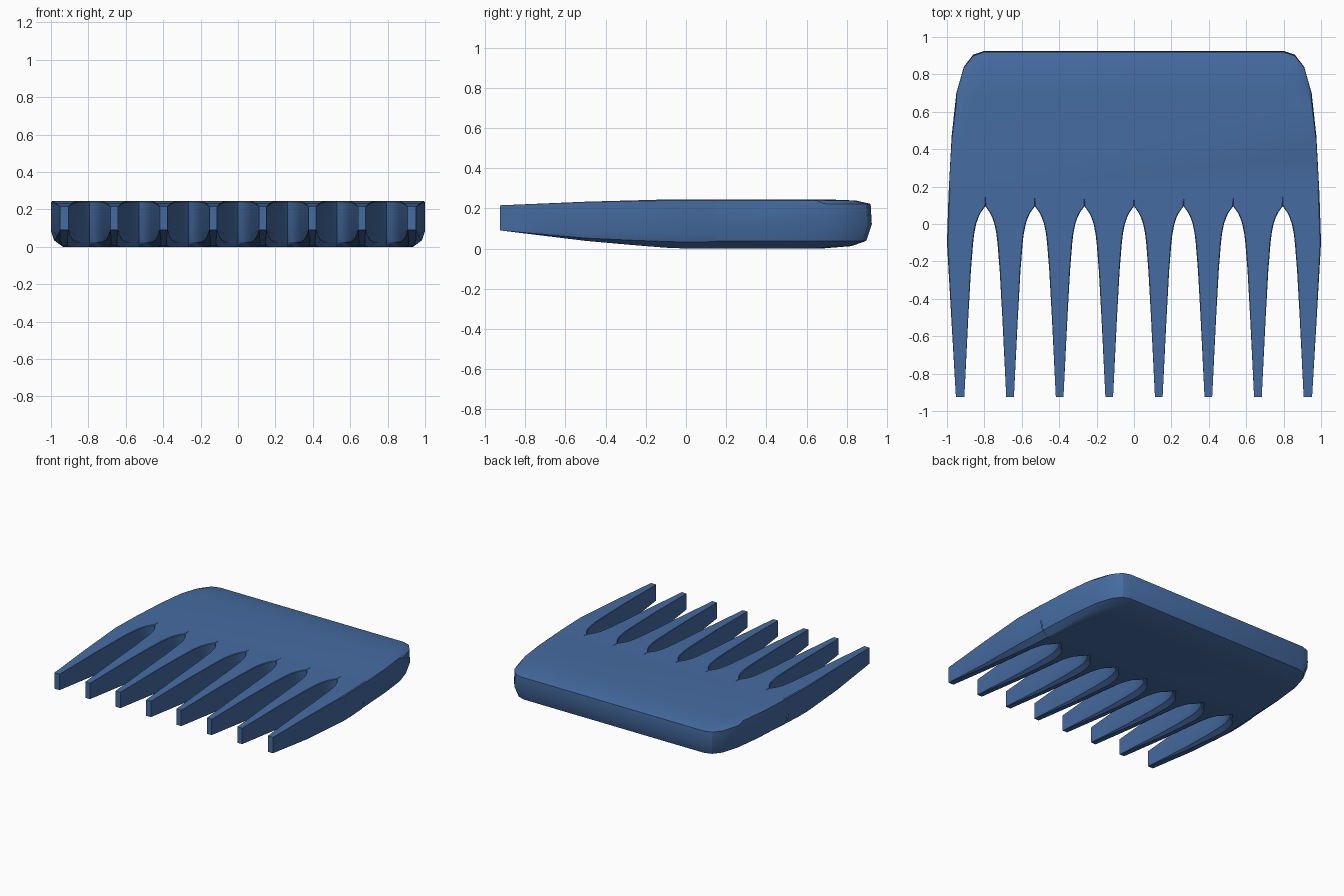
import bpy, bmesh

if "Cube" in bpy.data.objects:
    bpy.data.objects.remove(bpy.data.objects["Cube"])

PITCH = 0.265      # tooth spacing
Y0 = 0.15          # where teeth merge into the back plate
YB = 0.925         # back edge
H = 0.245          # thickness


def lerp_table(table, y):
    for (a, va), (b, vb) in zip(table, table[1:]):
        if y <= b:
            return va + (vb - va) * (y - a) / (b - a)
    return table[-1][1]


# tooth profiles along y
ROWS = [-0.925, -0.7, -0.5, -0.25, -0.1, -0.05, 0.0, 0.035, 0.06, 0.077, 0.095, 0.12, Y0]
GAP = [(-0.925, 0.112), (-0.5, 0.091), (-0.25, 0.077), (-0.1, 0.065), (-0.05, 0.059),
       (0.0, 0.049), (0.035, 0.037), (0.06, 0.025), (0.077, 0.013), (0.095, 0.0), (Y0, 0.0)]
OUTER = [(-0.925, 0.952), (-0.5, 0.977), (-0.1, 1.0), (Y0, 0.992)]
ZTOP = [(-0.925, 0.215), (-0.5, 0.233), (-0.1, 0.244), (Y0, H)]
ZBOT = [(-0.925, 0.09), (-0.5, 0.038), (-0.25, 0.016), (-0.1, 0.004), (0.0, 0.0), (Y0, 0.0)]
CH_IN = [(-0.925, 0.0), (-0.5, 0.4), (-0.1, 0.75), (0.06, 0.75), (0.095, 0.6), (Y0, 0.0)]
CH_OUT = [(-0.925, 0.0), (-0.5, 0.4), (-0.1, 0.9), (Y0, 1.0)]


def side(x, sgn, s, zb, zt):
    """Bottom-to-top points of one rounded tooth flank."""
    pts = [(0.065, 0.0), (0.018, 0.038), (0.0, 0.1)]
    out = [(x - sgn * i * s, zb + z * s * 0.9) for i, z in pts]
    return out + [(x, zt - 0.006 * s), (x - sgn * 0.006 * s, zt)]


bm = bmesh.new()


def face(vs):
    vs = list(dict.fromkeys(vs))
    if len(vs) > 2:
        bm.faces.new(vs)


# eight teeth, lofted from tip to back plate
for k in range(8):
    xl, xr = (k - 4) * PITCH, (k - 3) * PITCH
    prev = None
    for j, y in enumerate(ROWS):
        g, zb, zt = (lerp_table(t, y) for t in (GAP, ZBOT, ZTOP))
        ci, co, xo = (lerp_table(t, y) for t in (CH_IN, CH_OUT, OUTER))
        left = side(-xo, -1, co, zb, zt) if k == 0 else side(xl + g, -1, ci, zb, zt)
        right = side(xo, 1, co, zb, zt) if k == 7 else side(xr - g, 1, ci, zb, zt)
        ring = [bm.verts.new((x, y, z)) for x, z in right + left[::-1]]
        if prev:
            for i in range(10):
                merged = ROWS[j - 1] >= 0.095
                if merged and ((i == 2 and k < 7) or (i == 6 and k > 0)):
                    continue          # no wall inside the plate
                n = (i + 1) % 10
                face([prev[i], prev[n], ring[n], ring[i]])
        else:
            face(ring)
        prev = ring

# back plate: stacked rounded outlines (z, side inset, back inset)
HALF = [(0.992, Y0), (0.975, 0.47), (0.95, 0.70), (0.91, 0.84), (0.86, 0.905), (0.80, YB)]
OUTLINE = HALF + [(-x, y) for x, y in reversed(HALF)]
LEVELS = [(0.0, 0.065, 0.25), (0.012, 0.05, 0.10), (0.038, 0.018, 0.028), (0.12, 0.0, 0.0),
          (0.222, 0.0, 0.006), (0.239, 0.0, 0.08), (H, 0.006, 0.24)]
prev = None
for z, si, bi in LEVELS:
    f = (YB - bi - Y0) / (YB - Y0)
    ring = [bm.verts.new((x - si if x > 0 else x + si, Y0 + (y - Y0) * f, z))
            for x, y in OUTLINE]
    if prev:
        for i in range(len(ring) - 1):
            face([prev[i], prev[i + 1], ring[i + 1], ring[i]])
    else:
        face(ring[::-1])
    prev = ring
face(prev)

bmesh.ops.remove_doubles(bm, verts=bm.verts, dist=0.0005)
bmesh.ops.recalc_face_normals(bm, faces=bm.faces)
mesh = bpy.data.meshes.new("comb")
bm.to_mesh(mesh)
bm.free()
comb = bpy.data.objects.new("comb", mesh)
bpy.context.collection.objects.link(comb)

# blue plastic
mat = bpy.data.materials.new("blue_plastic")
mat.diffuse_color = (0.06, 0.15, 0.36, 1)
mat.use_nodes = True
mat.node_tree.nodes["Principled BSDF"].inputs["Base Color"].default_value = mat.diffuse_color
mesh.materials.append(mat)

bpy.context.view_layer.objects.active = comb
comb.select_set(True)
bpy.ops.object.shade_smooth_by_angle(angle=0.5)
